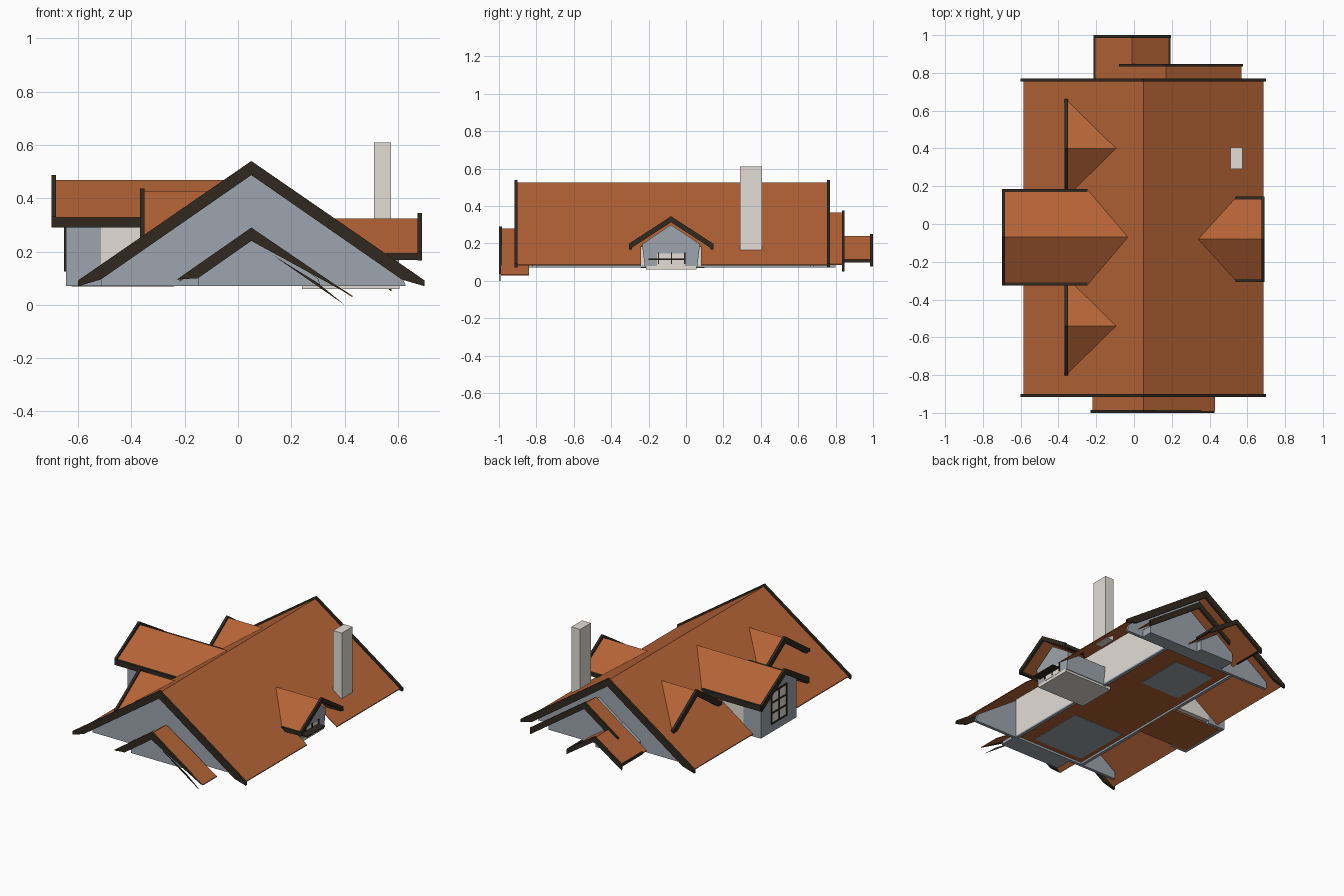
import bpy, bmesh

if "Cube" in bpy.data.objects:
    bpy.data.objects.remove(bpy.data.objects["Cube"])

def material(name, rgb):
    m = bpy.data.materials.new(name)
    m.diffuse_color = (*rgb, 1)
    m.use_nodes = True
    m.node_tree.nodes["Principled BSDF"].inputs["Base Color"].default_value = m.diffuse_color
    return m

ROOF = material("terracotta_roof", (0.46, 0.125, 0.037))
WALL = material("grey_blue_wall", (0.333, 0.376, 0.418))
PALE = material("pale_plaster", (0.77, 0.73, 0.665))
DARK = material("dark_timber", (0.031, 0.022, 0.014))

def finish(name, bm, mat):
    bmesh.ops.remove_doubles(bm, verts=bm.verts, dist=1e-5)
    bmesh.ops.recalc_face_normals(bm, faces=bm.faces)
    me = bpy.data.meshes.new(name)
    bm.to_mesh(me)
    bm.free()
    me.materials.append(mat)
    ob = bpy.data.objects.new(name, me)
    bpy.context.collection.objects.link(ob)
    return ob

def extrude(name, polys, vec, mat):
    """Sweep flat 3D polygons along one vector."""
    bm = bmesh.new()
    for poly in polys:
        f = bm.faces.new([bm.verts.new(p) for p in poly])
        r = bmesh.ops.extrude_face_region(bm, geom=[f], use_keep_orig=True)
        vs = [g for g in r["geom"] if isinstance(g, bmesh.types.BMVert)]
        bmesh.ops.translate(bm, verts=vs, vec=vec)
    return finish(name, bm, mat)

def prism(name, pts, axis, a, b, mat):
    """Profile of (side, z) points swept along x or y."""
    if axis == "y":
        return extrude(name, [[(u, a, z) for u, z in pts]], (0, b - a, 0), mat)
    return extrude(name, [[(a, u, z) for u, z in pts]], (b - a, 0, 0), mat)

def box(name, x, y, z, mat):
    return prism(name, [(x[0], z[0]), (x[1], z[0]), (x[1], z[1]), (x[0], z[1])], "y", *y, mat)

def chevron(name, top, depth, axis, a, b, mat):
    """Bent band hanging below a line of top points."""
    low = [(u, z - depth) for u, z in reversed(top)]
    return prism(name, top + low, axis, a, b, mat)

RX, RZ, S = 0.05, 0.525, 0.69            # main ridge and pitch
THIN = 0.006                             # roof skin

def on_main(z, side):
    return RX + side * (RZ - z) / S

def roof_pt(x, y):
    return (x, y, RZ - S * abs(x - RX))

def dormer_roof(name, side, x0, yc, half, zr, ze):
    """Two slopes that run back into the main roof along the valleys."""
    xr, xe = on_main(zr, side), on_main(ze, side)
    polys = []
    for s in (-1, 1):
        p = [(x0, yc, zr), (xr, yc, zr), (xe, yc + s * half, ze)]
        if abs(xe - x0) > 0.02:
            p.append((x0, yc + s * half, ze))
        polys.append(p)
    extrude(name, polys, (0, 0, -0.01), ROOF)

# main roof, notched on the right for the dormer front
F, B = -0.905, 0.76
left = [roof_pt(x, y) for x, y in ((RX, F), (RX, B), (-0.585, B), (-0.585, F))]
right = [roof_pt(x, y) for x, y in ((RX, F), (0.685, F), (0.685, -0.24), (0.54, -0.24),
                                    (0.54, 0.08), (0.685, 0.08), (0.685, B), (RX, B))]
extrude("main_roof", [left, right], (0, 0, -THIN), ROOF)

# main barge boards
barge = [(-0.6, 0.07), (-0.6, 0.092), (RX, 0.54), (0.7, 0.092), (0.7, 0.07),
         (0.615, 0.095), (RX, 0.487), (-0.515, 0.095)]
for n, y in (("front", -0.917), ("back", 0.754)):
    prism(n + "_barge_board", barge, "y", y, y + 0.016, DARK)

# gable walls and set-in side walls
gable = [(-0.515, 0.07), (-0.515, 0.118), (RX, 0.512), (0.61, 0.125), (0.63, 0.07)]
for n, y in (("front", -0.82), ("back", 0.665)):
    prism(n + "_gable_wall", gable, "y", y, y + 0.02, WALL)
box("right_knee_wall", (0.285, 0.30), (-0.80, 0.67), (0.08, 0.345), PALE)
box("left_knee_wall", (-0.25, -0.235), (-0.80, 0.67), (0.08, 0.31), PALE)
for n, x in (("right", 0.28), ("left", -0.255)):
    box(n + "_wall_rim", (x, x + 0.022), (-0.82, 0.68), (0.07, 0.082), WALL)

# floor with grey panels underneath
box("floor", (-0.24, 0.29), (-0.81, 0.67), (0.085, 0.095), ROOF)
box("floor_panel_front", (-0.2, 0.18), (-0.76, -0.36), (0.082, 0.086), WALL)
box("floor_panel_back", (-0.18, 0.12), (0.22, 0.56), (0.082, 0.086), WALL)

# front porch gable with uneven slopes
chevron("porch_roof", [(-0.22, 0.092), (RX, 0.28), (0.43, 0.034)], THIN, "y", -0.99, -0.84, ROOF)
prism("porch_barge_board", [(-0.23, 0.095), (RX, 0.29), (0.425, 0.035), (RX, 0.24), (-0.15, 0.1)],
      "y", -1.0, -0.985, DARK)
prism("porch_board_splinter", [(0.13, 0.187), (0.4, 0.0), (0.3, 0.082)], "y", -0.998, -0.992, DARK)
prism("porch_wall", [(-0.15, 0.07), (-0.15, 0.125), (RX, 0.265), (0.3, 0.1), (0.31, 0.07)],
      "y", -0.93, -0.82, WALL)

# stepped back gables
chevron("back_roof_upper", [(-0.08, 0.192), (0.17, 0.365), (0.57, 0.089)], THIN, "y", 0.72, 0.838, ROOF)
chevron("back_board_upper", [(-0.08, 0.203), (0.17, 0.376), (0.577, 0.095)], 0.045, "y", 0.834, 0.848, DARK)
prism("back_wall_upper", [(-0.1, 0.07), (-0.08, 0.17), (0.17, 0.35), (0.5, 0.12), (0.5, 0.07)],
      "y", 0.68, 0.76, WALL)
chevron("back_roof_lower", [(-0.21, 0.104), (-0.01, 0.24), (0.19, 0.104)], THIN, "y", 0.72, 0.99, ROOF)
chevron("back_board_lower", [(-0.215, 0.112), (-0.01, 0.25), (0.195, 0.112)], 0.035, "y", 0.985, 1.0, DARK)
for n, x, y in (("left", -0.215, 0.765), ("right", 0.182, 0.84)):
    box("back_fascia_" + n, (x, x + 0.012), (y, 0.99), (0.098, 0.114), DARK)
prism("back_wall_lower", [(-0.14, 0.07), (-0.14, 0.135), (-0.01, 0.228), (0.12, 0.135), (0.12, 0.07)],
      "y", 0.68, 0.80, WALL)

# large left dormer
Y = -0.07
dormer_roof("left_dormer_roof", -1, -0.69, Y, 0.25, 0.468, 0.322)
chevron("left_dormer_board", [(Y - 0.255, 0.332), (Y, 0.488), (Y + 0.255, 0.332)], 0.042,
        "x", -0.70, -0.684, DARK)
for n, y in (("front", Y - 0.256), ("back", Y + 0.24)):
    box("left_dormer_fascia_" + n, (-0.69, -0.245), (y, y + 0.016), (0.29, 0.328), DARK)

def house_end(w, zb, ze, zt, yc):
    return [(yc - w, zb), (yc - w, ze), (yc, zt), (yc + w, ze), (yc + w, zb)]

prism("left_dormer_wall", house_end(0.19, 0.07, 0.335, 0.448, Y), "x", -0.645, -0.515, WALL)
prism("left_dormer_cheeks", house_end(0.188, 0.09, 0.335, 0.448, Y), "x", -0.515, -0.24, PALE)
box("left_dormer_floor", (-0.625, -0.24), (Y - 0.17, Y + 0.17), (0.069, 0.08), ROOF)

# left window with glazing bars
box("left_window_panes", (-0.649, -0.644), (Y - 0.08, Y + 0.08), (0.13, 0.34), PALE)
for i in range(3):
    y = Y - 0.085 + i * 0.08
    box(f"left_window_upright_{i}", (-0.653, -0.646), (y, y + 0.01), (0.125, 0.345), DARK)
for i in range(4):
    z = 0.125 + i * 0.07
    box(f"left_window_bar_{i}", (-0.653, -0.646), (Y - 0.085, Y + 0.085), (z, z + 0.01), DARK)

# pair of small triangular dormers
for n, yc in (("front", -0.54), ("back", 0.40)):
    dormer_roof(n + "_small_dormer_roof", -1, -0.36, yc, 0.26, 0.425, 0.242)
    chevron(n + "_small_dormer_board", [(yc - 0.262, 0.254), (yc, 0.436), (yc + 0.262, 0.254)],
            0.045, "x", -0.368, -0.35, DARK)

# right dormer with its low bay
Y = -0.08
dormer_roof("right_dormer_roof", 1, 0.68, Y, 0.22, 0.325, 0.187)
chevron("right_dormer_board", [(Y - 0.226, 0.198), (Y, 0.345), (Y + 0.226, 0.198)], 0.032,
        "x", 0.674, 0.69, DARK)
for n, y in (("front", Y - 0.226), ("back", Y + 0.21)):
    box("right_dormer_fascia_" + n, (0.535, 0.68), (y, y + 0.016), (0.168, 0.193), DARK)
prism("right_dormer_wall", [(Y - 0.14, 0.075), (Y - 0.155, 0.195), (Y, 0.3), (Y + 0.155, 0.195), (Y + 0.14, 0.075)],
      "x", 0.30, 0.605, WALL)
box("right_bay_base", (0.24, 0.606), (Y - 0.135, Y + 0.135), (0.06, 0.08), PALE)
box("right_window_panes", (0.603, 0.608), (Y - 0.075, Y + 0.075), (0.08, 0.145), PALE)
box("right_window_bar", (0.607, 0.66), (Y - 0.12, Y + 0.07), (0.112, 0.12), DARK)
for i, y in enumerate((-0.15, -0.08, -0.01)):
    box(f"right_window_upright_{i}", (0.607, 0.614), (y, y + 0.006), (0.09, 0.15), DARK)

# chimney
box("chimney", (0.51, 0.575), (0.29, 0.405), (0.165, 0.61), PALE)
